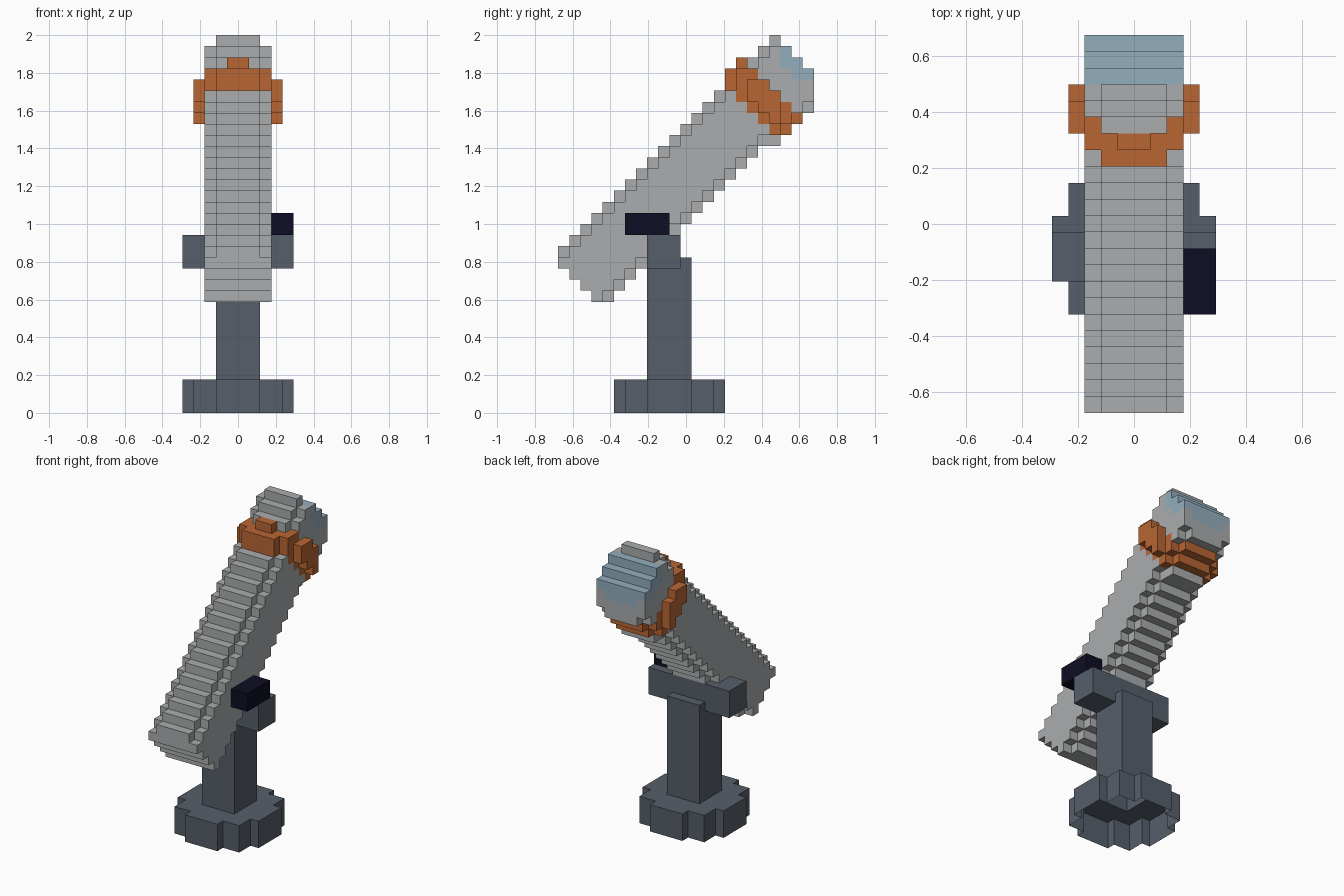
import bpy
import bmesh
from mathutils import Vector

if "Cube" in bpy.data.objects:
    bpy.data.objects.remove(bpy.data.objects["Cube"], do_unlink=True)

V = 1 / 17               # edge length of one block
HALF = 5                 # half the width in blocks
DEPTH, HEIGHT = 23, 34   # grid size along y and z


def material(name, r, g, b):
    m = bpy.data.materials.new(name)
    m.use_nodes = True
    m.diffuse_color = (r, g, b, 1)
    bsdf = m.node_tree.nodes["Principled BSDF"]
    bsdf.inputs["Base Color"].default_value = (r, g, b, 1)
    bsdf.inputs["Roughness"].default_value = 0.8
    return m


slate = material("slate", 0.093, 0.114, 0.144)
grey = material("light grey", 0.40, 0.415, 0.42)
orange = material("burnt orange", 0.479, 0.133, 0.034)
blue = material("pale blue", 0.296, 0.423, 0.515)
black = material("near black", 0.004, 0.004, 0.017)


def column(i):
    """Distance class of a block from the middle plane: 0 is innermost."""
    return i if i >= 0 else -i - 1


def in_base(i, j, k):
    a, b = column(i), column(j - 10)
    return k < 3 and (max(a, b) < 4 or min(a, b) < 2) and max(a, b) < 5


def in_post(i, j, k):
    return column(i) < 2 and 8 <= j <= 11 and 3 <= k <= 13


def in_crossbar(i, j, k):
    return 8 <= j <= 10 and 13 <= k <= 15


def in_knob(i, j, k):
    return i >= 3 and 6 <= j <= 9 and 16 <= k <= 17


def in_tube(i, j, k):
    # along runs up the slanted axis, across runs over its thickness
    along, across = j + k, k - j
    trim = 1 if column(i) == 2 else 0
    low = 5 if along >= 43 else 6
    return column(i) < 3 and 13 <= along <= 52 and low + trim <= across <= 14 - trim


def in_band(i, j, k):
    along, across, c = j + k, k - j, column(i)
    if not 44 <= along <= 47:
        return False
    if c == 3:
        return 17 <= j <= 19 and 7 <= across <= 12 and along >= 45
    if c == 2:
        return j >= 16 and 6 <= across <= 14
    return c < 2 and 5 <= across <= 15 and (k < 31 or c == 0)


def in_lens(i, j, k):
    if not in_tube(i, j, k) or j < 20:
        return False
    return (k >= 30 and j + k >= 51) or (j == 22 and k == 29 and column(i) < 2)


# later parts take over the blocks of earlier ones
PARTS = [
    ("base", in_base, slate),
    ("post", in_post, slate),
    ("crossbar", in_crossbar, slate),
    ("knob", in_knob, black),
    ("tube", in_tube, grey),
    ("band", in_band, orange),
    ("lens", in_lens, blue),
]

blocks = {}
for name, inside, _ in PARTS:
    for i in range(-HALF, HALF):
        for j in range(DEPTH):
            for k in range(HEIGHT):
                if inside(i, j, k):
                    blocks[i, j, k] = name


def build(name, mat):
    """Skin the exposed sides of one part's blocks."""
    bm = bmesh.new()
    corners = {}

    def corner(p):
        key = tuple(round(c) for c in p)
        if key not in corners:
            x, y, z = key
            corners[key] = bm.verts.new((x * V, (y - DEPTH / 2) * V, z * V))
        return corners[key]

    for cell, owner in blocks.items():
        if owner != name:
            continue
        for axis in range(3):
            for side in (0, 1):
                step = list(cell)
                step[axis] += 1 if side else -1
                # the underside of the foot stays open
                if tuple(step) in blocks or step[2] < 0:
                    continue
                u, w = Vector(), Vector()
                u[(axis + 1) % 3] = w[(axis + 2) % 3] = 1
                start = Vector(cell)
                start[axis] += side
                ring = [start, start + u, start + u + w, start + w]
                if not side:
                    ring.reverse()
                bm.faces.new([corner(p) for p in ring])
    bmesh.ops.dissolve_limit(bm, angle_limit=0.01, verts=bm.verts, edges=bm.edges)
    mesh = bpy.data.meshes.new(name)
    bm.to_mesh(mesh)
    bm.free()
    mesh.materials.append(mat)
    bpy.context.collection.objects.link(bpy.data.objects.new(name, mesh))


for part_name, _, part_mat in PARTS:
    build(part_name, part_mat)
